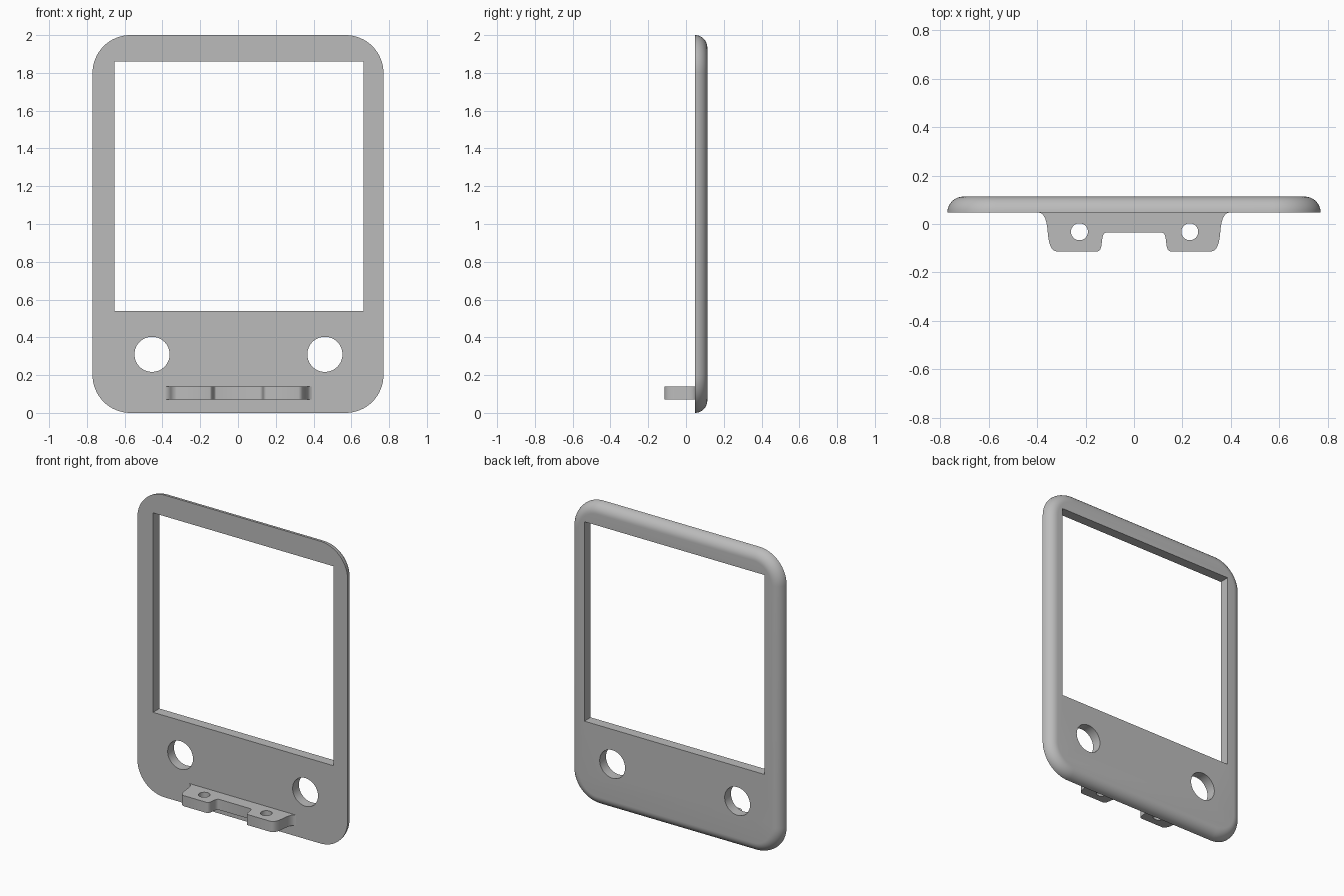
import bpy
import bmesh
from math import cos, sin, pi
from mathutils import Matrix, Vector

if "Cube" in bpy.data.objects:
    bpy.data.objects.remove(bpy.data.objects["Cube"])

FRONT, BACK = 0.047, 0.113       # panel faces along y
HALF_W, HEIGHT, CORNER = 0.77, 2.0, 0.2
EDGE = BACK - FRONT              # radius of the rounded back edge

grey = bpy.data.materials.new("Light grey")
grey.use_nodes = True
colour = (0.5, 0.5, 0.5, 1)
grey.diffuse_color = colour
grey.node_tree.nodes["Principled BSDF"].inputs["Base Color"].default_value = colour


def make_object(name, bm):
    bmesh.ops.recalc_face_normals(bm, faces=bm.faces)
    mesh = bpy.data.meshes.new(name)
    bm.to_mesh(mesh)
    bm.free()
    mesh.materials.append(grey)
    obj = bpy.data.objects.new(name, mesh)
    bpy.context.collection.objects.link(obj)
    return obj


def loft(name, rings):
    """Skin a stack of matching closed rings and cap both ends."""
    bm = bmesh.new()
    loops = [[bm.verts.new(p) for p in ring] for ring in rings]
    for a, b in zip(loops, loops[1:]):
        for i in range(len(a)):
            j = (i + 1) % len(a)
            bm.faces.new((a[i], a[j], b[j], b[i]))
    bm.faces.new(loops[0])
    bm.faces.new(loops[-1])
    return make_object(name, bm)


def box(name, low, high):
    bm = bmesh.new()
    low, high = Vector(low), Vector(high)
    place = Matrix.Translation((low + high) / 2) @ Matrix.Diagonal((*(high - low), 1))
    bmesh.ops.create_cube(bm, size=1, matrix=place)
    return make_object(name, bm)


def cylinder(name, centre, radius, length, turn=0):
    bm = bmesh.new()
    place = Matrix.Translation(centre) @ Matrix.Rotation(turn, 4, 'X')
    bmesh.ops.create_cone(bm, cap_ends=True, segments=64, radius1=radius,
                          radius2=radius, depth=length, matrix=place)
    return make_object(name, bm)


def cut(target, cutters):
    bpy.context.view_layer.objects.active = target
    for cutter in cutters:
        cutter.hide_render = True
        mod = target.modifiers.new("Cut", 'BOOLEAN')
        mod.operation, mod.solver, mod.object = 'DIFFERENCE', 'EXACT', cutter
        bpy.ops.object.modifier_apply(modifier=mod.name)
        bpy.data.objects.remove(cutter)


def smooth(obj):
    bpy.ops.object.select_all(action='DESELECT')
    obj.select_set(True)
    bpy.context.view_layer.objects.active = obj
    bpy.ops.object.shade_smooth_by_angle(angle=0.5)


def panel_ring(inset, y, steps=16):
    """Rounded rectangle at depth y, pulled in by inset."""
    radius = CORNER - inset
    cx, cz = HALF_W - CORNER, HEIGHT / 2 - CORNER
    ring = []
    for quarter, (sx, sz) in enumerate([(1, 1), (-1, 1), (-1, -1), (1, -1)]):
        for i in range(steps + 1):
            a = (quarter + i / steps) * pi / 2
            ring.append((sx * cx + radius * cos(a), y,
                         HEIGHT / 2 + sz * cz + radius * sin(a)))
    return ring


def s_curve(start, end, steps=12):
    """Ease from start to end, with both ends running along x."""
    (x0, y0), (x1, y1) = start, end
    points = []
    for i in range(steps + 1):
        t = i / steps
        along = t + 0.11 * sin(2 * pi * t)
        points.append((x0 + (x1 - x0) * along, y0 + (y1 - y0) * t * t * (3 - 2 * t)))
    return points


# Flat front, quarter-round back edge
arc = [i / 10 * pi / 2 for i in range(11)]
panel = loft("panel", [panel_ring(EDGE * (1 - cos(a)), FRONT + EDGE * sin(a)) for a in arc])

# Window and the two round openings
cutters = [box("window_cutter", (-0.655, -0.5, 0.54), (0.665, 0.5, 1.86))]
for x in (-0.455, 0.46):
    cutters.append(cylinder("opening_cutter", (x, 0.08, 0.31), 0.093, 1, pi / 2))
cut(panel, cutters)
smooth(panel)

# Mounting bracket with two feet
half = s_curve((0.392, FRONT), (0.32, -0.113)) + s_curve((0.15, -0.113), (0.115, -0.035))
outline = half + [(-x, y) for x, y in reversed(half)]
bracket = loft("mounting_bracket", [[(x, y, z) for x, y in outline] for z in (0.07, 0.14)])

# Screw holes
cut(bracket, [cylinder("screw_hole_cutter", (x, -0.032, 0.1), 0.035, 0.5)
              for x in (-0.225, 0.23)])
smooth(bracket)
